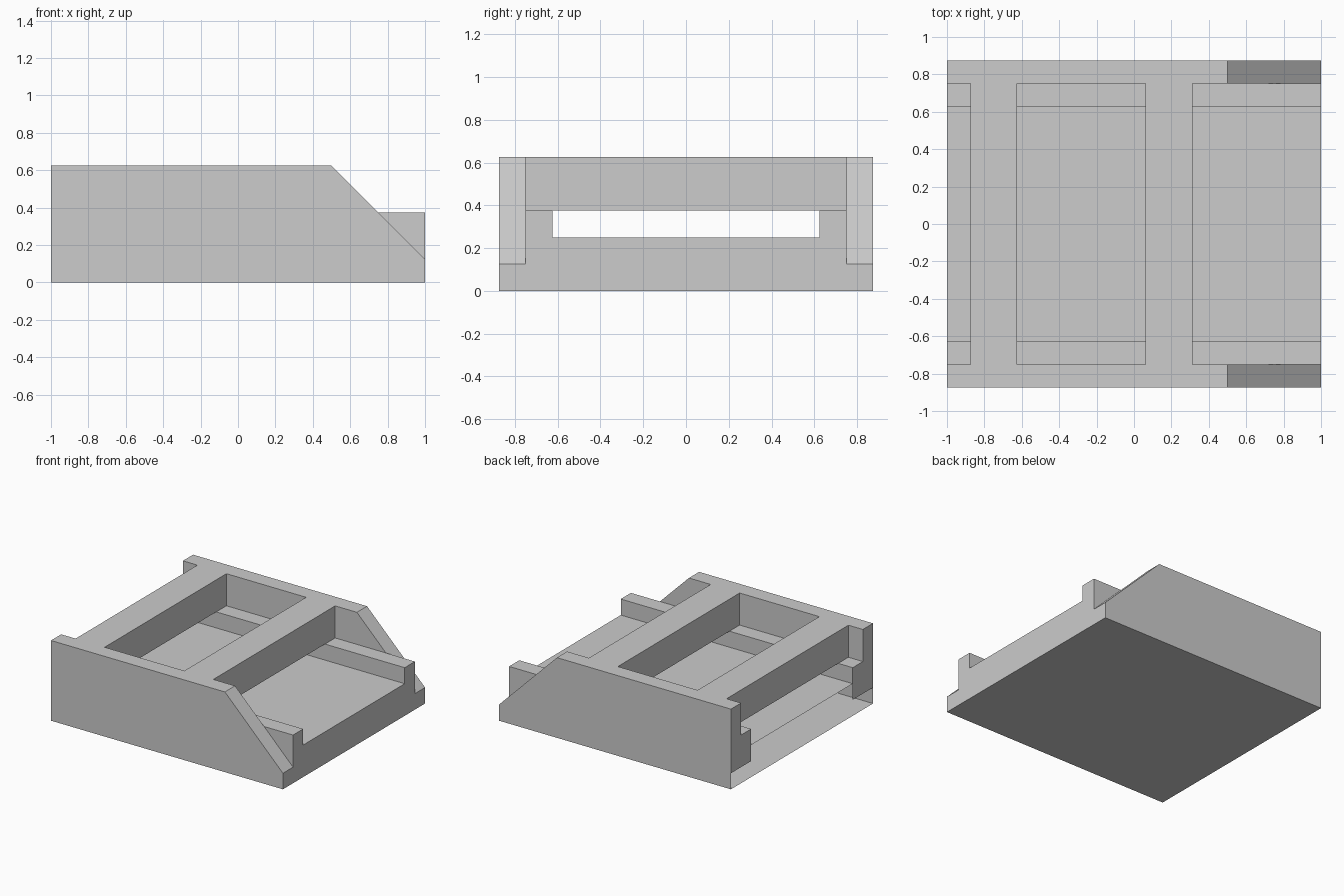
import bpy
import bmesh

cube = bpy.data.objects.get("Cube")
if cube:
    bpy.data.objects.remove(cube, do_unlink=True)

grey = bpy.data.materials.new("light_grey")
grey.use_nodes = True
color = (0.604, 0.604, 0.604, 1)
grey.diffuse_color = color
grey.node_tree.nodes["Principled BSDF"].inputs["Base Color"].default_value = color

# Key sizes
END, OUT, WALL, RAIL = 1.0, 0.875, 0.75, 0.625
LIP, FLOOR, RAIL_TOP, TOP = 0.125, 0.25, 0.375, 0.625


def finish(bm, name):
    bmesh.ops.remove_doubles(bm, verts=bm.verts, dist=1e-4)
    bmesh.ops.recalc_face_normals(bm, faces=bm.faces)
    mesh = bpy.data.meshes.new(name)
    bm.to_mesh(mesh)
    bm.free()
    mesh.materials.append(grey)
    obj = bpy.data.objects.new(name, mesh)
    bpy.context.collection.objects.link(obj)


def panel(bm, points):
    bm.faces.new([bm.verts.new(p) for p in points])


def sweep(bm, profile, place, start, end):
    """Sweep an open profile between two positions."""
    for a, b in zip(profile, profile[1:]):
        panel(bm, [place(a, start), place(b, start), place(b, end), place(a, end)])


def along_x(p, x):
    return (x, p[0], p[1])


def along_y(p, y):
    return (p[0], y, p[1])


# Frame: a hollow shell whose underfloor is open at the -x end
bm = bmesh.new()
half = [(RAIL, FLOOR), (RAIL, RAIL_TOP), (WALL, RAIL_TOP)]
section = [(-y, z) for y, z in reversed(half)] + half
sweep(bm, section, along_x, -END, END)

# Fascia closing the +x end
corner = [(WALL, LIP), (OUT, LIP), (OUT, 0)]
fascia = section + corner + [(-y, z) for y, z in reversed(corner)]
panel(bm, [along_x(p, END) for p in fascia])

# Underside
panel(bm, [(-END, -OUT, 0), (END, -OUT, 0), (END, OUT, 0), (-END, OUT, 0)])

# Side walls with sloping ends, and the rail ends
slope = [(-END, LIP), (-END, TOP), (0.5, TOP), (END, LIP)]
inner = [(-END, RAIL_TOP), (-END, TOP), (0.5, TOP), (0.75, RAIL_TOP)]
exposed_rail = [(0.75, RAIL_TOP), (END, RAIL_TOP), (END, LIP)]
for s in (-1, 1):
    sweep(bm, slope, along_y, s * WALL, s * OUT)
    panel(bm, [along_y(p, s * OUT) for p in [(-END, 0)] + slope + [(END, 0)]])
    panel(bm, [along_y(p, s * WALL) for p in inner])
    panel(bm, [along_y(p, s * WALL) for p in exposed_rail])
    rail_end = [(RAIL, LIP), (RAIL, RAIL_TOP), (WALL, RAIL_TOP), (WALL, LIP)]
    panel(bm, [along_x((s * y, z), -END) for y, z in rail_end])
finish(bm, "frame")

# Cross bars resting on the rails
for name, x0, x1 in (("rear_cross_bar", -0.875, -0.625), ("middle_cross_bar", 0.0625, 0.3125)):
    bm = bmesh.new()
    bmesh.ops.create_cube(bm, size=1)
    for v in bm.verts:
        v.co = (x1 if v.co.x > 0 else x0,
                WALL if v.co.y > 0 else -WALL,
                TOP if v.co.z > 0 else RAIL_TOP)
    finish(bm, name)
